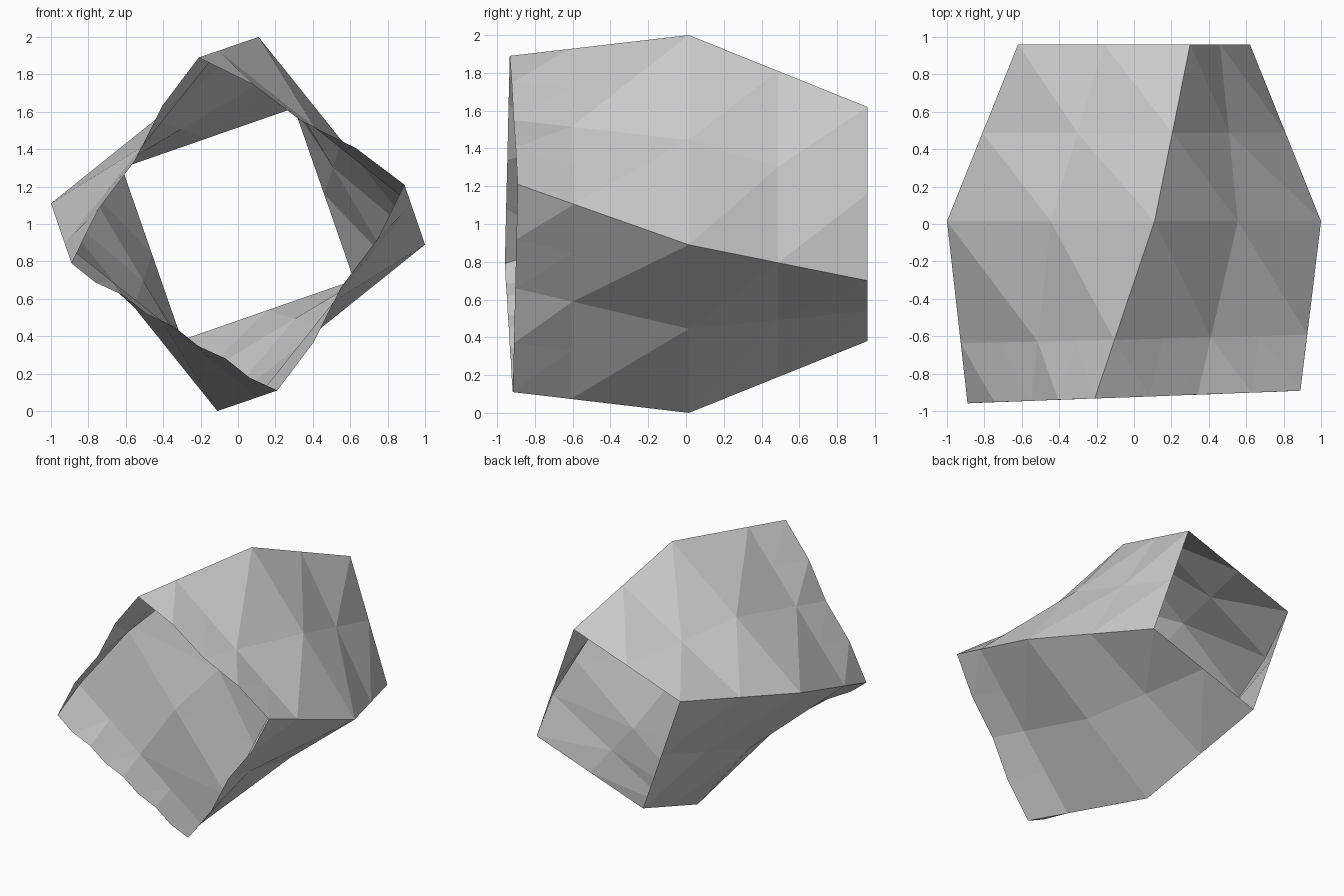
import bpy, bmesh
from mathutils import Vector

if "Cube" in bpy.data.objects:
    bpy.data.objects.remove(bpy.data.objects["Cube"])

def square(a, b, y, tilt=0.0):
    """Four corners of a rotated square: right, top, left, bottom."""
    pts = [(a, b), (-b, a), (-a, -b), (b, -a)]
    return [Vector((x, y + tilt * x, 1 + z)) for x, z in pts]

def mix(r0, r1, t):
    return [p.lerp(q, t) for p, q in zip(r0, r1)]

# Cross-sections from back to front
back = square(0.62, -0.30, 0.96)
middle = square(1.0, -0.11, 0.015)
front = square(0.89, 0.21, -0.925, 0.038)
rows = [back, mix(back, middle, 0.5), middle, mix(middle, front, 0.67), front]

bm = bmesh.new()

def wall_row(row, k, n, ripple=0.0):
    """Points along one wall; odd points can bulge outwards."""
    a, b = row[k], row[(k + 1) % 4]
    out = (a + b) / 2 - Vector((0, 0, 1))
    out.y = 0
    out.normalize()
    return [bm.verts.new(a.lerp(b, j / n) + out * (ripple if j % 2 else 0))
            for j in range(n + 1)]

# Four twisted thin walls, with a finer rippled rim at the front
for k in range(4):
    for i in range(4):
        rim = i == 3
        n = (8 if k == 2 else 4) if rim else 2
        ripple = (0.02 if k == 2 else 0.03) if rim else 0
        p = wall_row(rows[i], k, n)
        q = wall_row(rows[i + 1], k, n, ripple)
        for j in range(n):
            bm.faces.new((p[j], p[j + 1], q[j]))
            bm.faces.new((p[j + 1], q[j + 1], q[j]))

bmesh.ops.remove_doubles(bm, verts=bm.verts, dist=0.0005)
bmesh.ops.recalc_face_normals(bm, faces=bm.faces)
mesh = bpy.data.meshes.new("twisted_square_tube")
bm.to_mesh(mesh)
bm.free()
obj = bpy.data.objects.new("twisted_square_tube", mesh)
bpy.context.collection.objects.link(obj)
